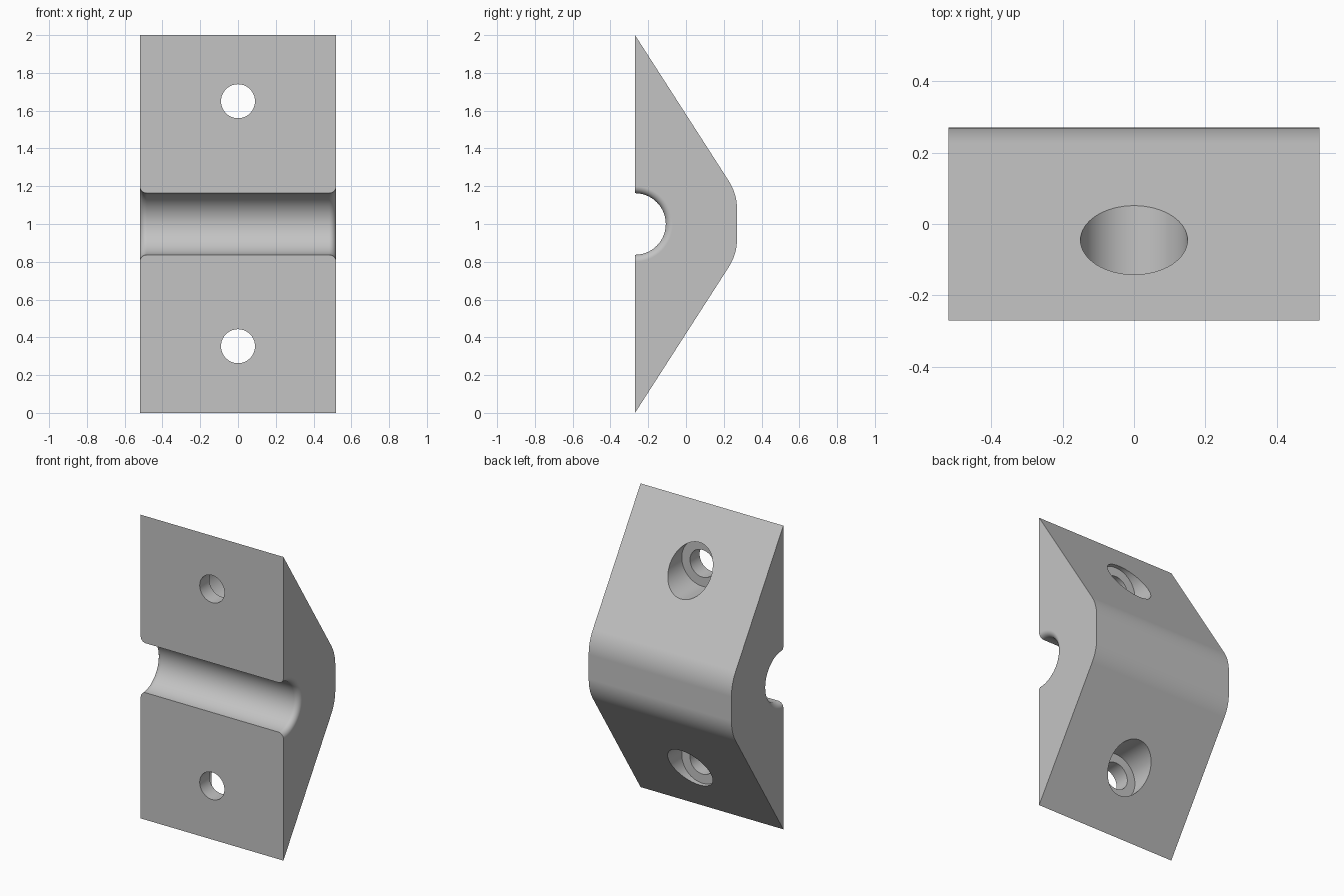
import bpy
import bmesh
from math import radians, sin, cos, pi, tan, atan2
from mathutils import Matrix, Vector

cube = bpy.data.objects.get("Cube")
if cube:
    bpy.data.objects.remove(cube, do_unlink=True)

HALF_W, HALF_D, HEIGHT = 0.52, 0.27, 2.0
SLOPE_END = 1.16          # height where slope would meet the ridge flat
GROOVE_R, ROUND = 0.163, 0.037
HOLE_R, BORE_R, SEAT = 0.09, 0.15, 0.1

grey = bpy.data.materials.new("plain grey")
grey.use_nodes = True
colour = (0.55, 0.55, 0.55, 1)
grey.diffuse_color = colour
grey.node_tree.nodes["Principled BSDF"].inputs["Base Color"].default_value = colour


def add_object(name, bm):
    bmesh.ops.recalc_face_normals(bm, faces=bm.faces)
    mesh = bpy.data.meshes.new(name)
    bm.to_mesh(mesh)
    bm.free()
    mesh.materials.append(grey)
    obj = bpy.data.objects.new(name, mesh)
    bpy.context.collection.objects.link(obj)
    return obj


def lathe(name, profile, matrix, steps=64):
    """Spin (axial, radius) points about the x axis, then place the solid."""
    bm = bmesh.new()
    verts = [bm.verts.new((a, 0, r)) for a, r in profile]
    edges = [bm.edges.new(pair) for pair in zip(verts, verts[1:])]
    bmesh.ops.spin(bm, geom=verts + edges, cent=(0, 0, 0), axis=(1, 0, 0),
                   angle=2 * pi, steps=steps)
    bmesh.ops.remove_doubles(bm, verts=bm.verts, dist=1e-5)
    bmesh.ops.transform(bm, matrix=matrix, verts=bm.verts)
    obj = add_object(name, bm)
    obj.hide_render = True
    return obj


# Wedge block: side profile with a rounded ridge, extruded across the width
turn = atan2(2 * HALF_D, HEIGHT - SLOPE_END)
radius = 0.08 / tan(turn / 2)
centre = Vector((HALF_D - radius, SLOPE_END - 0.08))
arc = [(centre.x + radius * cos(turn * i / 12), centre.y + radius * sin(turn * i / 12))
       for i in range(13)]
upper = arc + [(-HALF_D, HEIGHT)]
side = upper + [(y, HEIGHT - z) for y, z in reversed(upper)]
bm = bmesh.new()
face = bm.faces.new([bm.verts.new((-HALF_W, y, z)) for y, z in side])
walls = bmesh.ops.extrude_face_region(bm, geom=[face])
bmesh.ops.translate(bm, vec=(2 * HALF_W, 0, 0),
                    verts=[v for v in walls["geom"] if isinstance(v, bmesh.types.BMVert)])
block = add_object("clamp_block", bm)

# Groove cutter: half-round channel flaring at both ends
flare = [(HALF_W - ROUND + ROUND * sin(a), GROOVE_R + ROUND - ROUND * cos(a))
         for a in (i * pi / 16 for i in range(9))]
end = flare + [(HALF_W + 0.1, GROOVE_R + ROUND), (HALF_W + 0.1, 0)]
cutters = [lathe("groove_cutter", [(-x, r) for x, r in reversed(end)] + end,
                 Matrix.Translation((0, -HALF_D, HEIGHT / 2)))]

# Screw hole cutters: through hole with a wider counterbore from the back
stepped = [(-0.1, 0), (-0.1, HOLE_R), (SEAT, HOLE_R), (SEAT, BORE_R), (0.8, BORE_R), (0.8, 0)]
for name, z in (("lower", 0.353), ("upper", 1.65)):
    place = Matrix.Translation((0, -HALF_D, z)) @ Matrix.Rotation(pi / 2, 4, "Z")
    cutters.append(lathe(name + "_hole_cutter", stepped, place))

# Cut the block, then drop the cutters
bpy.ops.object.select_all(action="DESELECT")
bpy.context.view_layer.objects.active = block
block.select_set(True)
for cutter in cutters:
    cut = block.modifiers.new("cut", "BOOLEAN")
    cut.operation = "DIFFERENCE"
    cut.solver = "EXACT"
    cut.object = cutter
    bpy.ops.object.modifier_apply(modifier=cut.name)
    bpy.data.objects.remove(cutter, do_unlink=True)

# Smooth the curved walls and keep the flat sides flat
bpy.ops.object.shade_smooth_by_angle(angle=radians(30))
weighted = block.modifiers.new("even shading", "WEIGHTED_NORMAL")
weighted.keep_sharp = True
